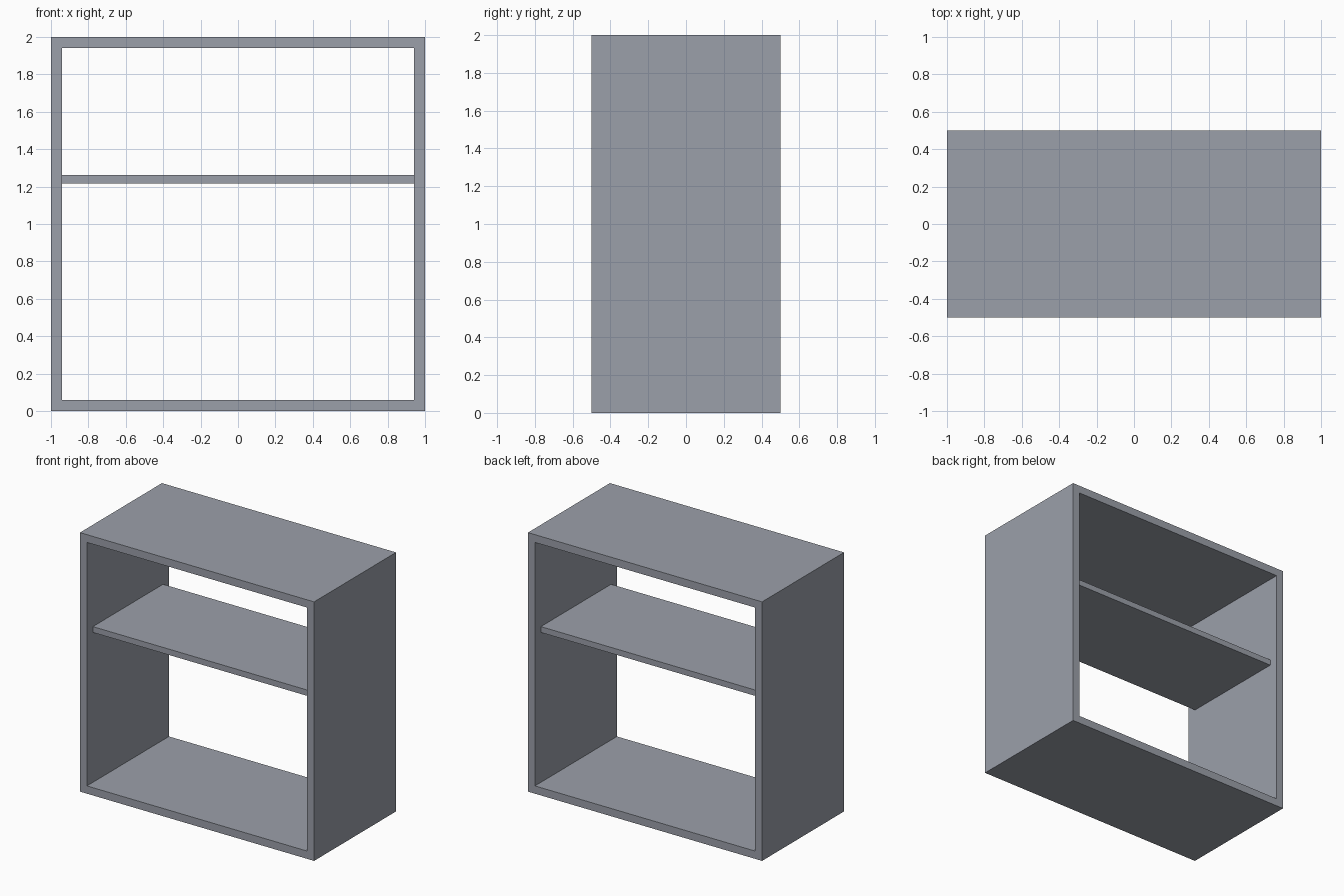
import bpy, bmesh

if "Cube" in bpy.data.objects:
    bpy.data.objects.remove(bpy.data.objects["Cube"])

WALL = 0.06
DEPTH = 1.0

grey = bpy.data.materials.new("cool_grey")
grey.diffuse_color = (0.33, 0.35, 0.40, 1.0)
grey.use_nodes = True
grey.node_tree.nodes["Principled BSDF"].inputs["Base Color"].default_value = grey.diffuse_color


def finish(name, bm):
    bmesh.ops.recalc_face_normals(bm, faces=bm.faces)
    mesh = bpy.data.meshes.new(name)
    bm.to_mesh(mesh)
    bm.free()
    mesh.materials.append(grey)
    obj = bpy.data.objects.new(name, mesh)
    bpy.context.collection.objects.link(obj)
    return obj


# Open square cabinet frame: an outer and inner loop, extruded front to back
bm = bmesh.new()
corners = [(-1, -1), (1, -1), (1, 1), (-1, 1)]
loops = [[bm.verts.new((x * r, -DEPTH / 2, 1 + z * r)) for x, z in corners]
         for r in (1.0, 1.0 - WALL)]
outer, inner = loops
for i in range(4):
    j = (i + 1) % 4
    bm.faces.new((outer[i], outer[j], inner[j], inner[i]))
ext = bmesh.ops.extrude_face_region(bm, geom=bm.faces[:], use_keep_orig=True)
bmesh.ops.translate(bm, vec=(0, DEPTH, 0),
                    verts=[g for g in ext["geom"] if isinstance(g, bmesh.types.BMVert)])
finish("cabinet_frame", bm)

# Thin shelf, set back a little from both open sides
bm = bmesh.new()
bmesh.ops.create_cube(bm, size=1.0)
bmesh.ops.scale(bm, vec=(2 * (1 - WALL), 0.856, 0.045), verts=bm.verts)
bmesh.ops.translate(bm, vec=(0, 0, 1.24), verts=bm.verts)
finish("shelf", bm)
